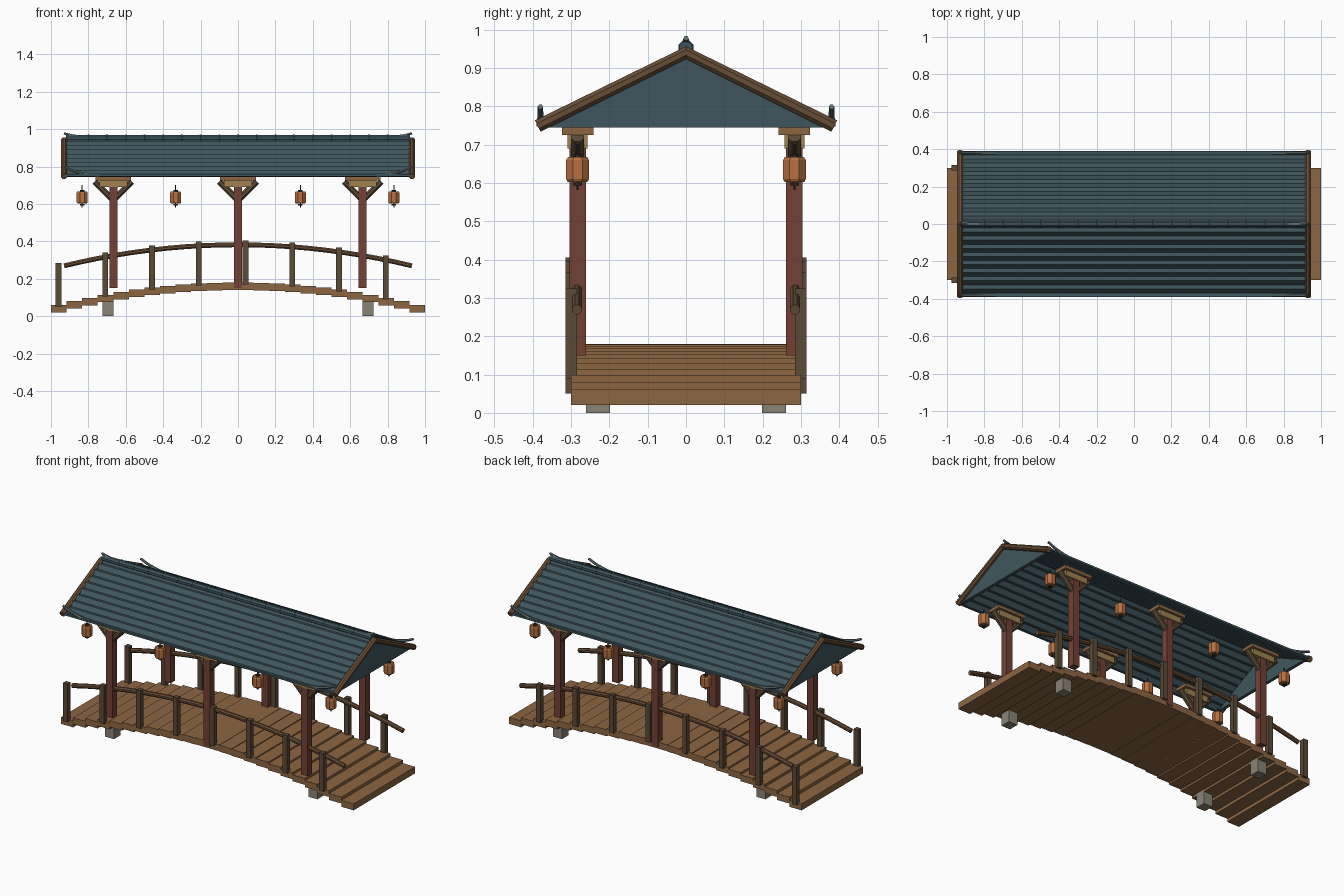
import bpy, bmesh, math
from mathutils import Vector

if "Cube" in bpy.data.objects:
    bpy.data.objects.remove(bpy.data.objects["Cube"], do_unlink=True)


def material(name, r, g, b):
    m = bpy.data.materials.new(name)
    m.use_nodes = True
    m.diffuse_color = (r, g, b, 1)
    m.node_tree.nodes["Principled BSDF"].inputs["Base Color"].default_value = (r, g, b, 1)
    return m


PLANK = material("plank wood", .262, .133, .054)
DARK = material("dark post wood", .107, .069, .037)
RAIL = material("brown beam wood", .14, .075, .036)
RED = material("red column paint", .171, .053, .034)
TAN = material("pale bracket wood", .36, .225, .08)
TEAL = material("teal roof tile", .05, .094, .113)
GREY = material("grey finial", .12, .17, .175)
GLOW = material("orange lantern paper", .479, .162, .051)
STONE = material("footing stone", .25, .23, .18)
CORD = material("lantern cord", .03, .022, .016)


def finish(name, bm, mat):
    bmesh.ops.recalc_face_normals(bm, faces=bm.faces)
    mesh = bpy.data.meshes.new(name)
    bm.to_mesh(mesh)
    bm.free()
    mesh.materials.append(mat)
    ob = bpy.data.objects.new(name, mesh)
    bpy.context.scene.collection.objects.link(ob)
    return ob


def box(bm, centre, size):
    vs = bmesh.ops.create_cube(bm, size=1)["verts"]
    bmesh.ops.scale(bm, vec=size, verts=vs)
    bmesh.ops.translate(bm, vec=centre, verts=vs)


def sweep(bm, path, radii, sides=8, ref=(0, 1, 0)):
    """Round bar along a path lying in the plane whose normal is ref."""
    path, ref = [Vector(p) for p in path], Vector(ref)
    if not isinstance(radii, (list, tuple)):
        radii = [radii] * len(path)
    rings = []
    for i, p in enumerate(path):
        t = (path[min(i + 1, len(path) - 1)] - path[max(i - 1, 0)]).normalized()
        n = t.cross(ref)
        angles = [(k + .5) * math.tau / sides for k in range(sides)]
        rings.append([bm.verts.new(p + radii[i] * (n * math.cos(a) + ref * math.sin(a)))
                      for a in angles])
    for a, b in zip(rings, rings[1:]):
        for k in range(sides):
            j = (k + 1) % sides
            bm.faces.new((a[k], a[j], b[j], b[k]))
    bm.faces.new(rings[0])
    bm.faces.new(rings[-1])


def extrude_x(bm, outline, x0, x1):
    """Prism along x from a closed (y, z) outline."""
    a, b = ([bm.verts.new((x, y, z)) for y, z in outline] for x in (x0, x1))
    for k in range(len(a)):
        j = (k + 1) % len(a)
        bm.faces.new((a[k], a[j], b[j], b[k]))
    bm.faces.new(a)
    bm.faces.new(b)


def arc(x):
    """Height of the arched deck's middle line."""
    return .04 + .12 * (1 - (x / .96) ** 2)


BOTH = (-1, 1)
COLUMN_Y = .283

# Stepped deck planks
bm = bmesh.new()
PLANKS = 24
for i in range(PLANKS):
    x = -1 + (i + .5) * 2 / PLANKS
    box(bm, (x, 0, arc(x)), (2 / PLANKS, .6, .04))
finish("deck_planks", bm, PLANK)

# Stone footings
bm = bmesh.new()
for sx in BOTH:
    for sy in BOTH:
        box(bm, (sx * .695, sy * .23, .045), (.06, .062, .09))
finish("stone_footings", bm, STONE)

# Railings
for sy, side in ((-1, "front"), (1, "back")):
    bm = bmesh.new()
    for i in range(8):
        x = -.96 + i * .25
        box(bm, (x, sy * .3, arc(x) + .128), (.03, .03, .235))
    finish(side + "_rail_posts", bm, DARK)
    bm = bmesh.new()
    xs = [-.93 + i * 1.86 / 20 for i in range(21)]
    sweep(bm, [(x, sy * .285, arc(x) + .222) for x in xs], .014)
    finish(side + "_handrail", bm, RAIL)

# Columns with brackets
columns, lower, upper, braces = (bmesh.new() for _ in range(4))
for x in (-2 / 3, 0, 2 / 3):
    for sy in BOTH:
        y = sy * COLUMN_Y
        box(columns, (x, y, .43), (.043, .043, .56))
        box(lower, (x, y, .708), (.15, .052, .035))
        box(upper, (x, y, .735), (.19, .082, .02))
        for sx in BOTH:
            sweep(braces, [(x + sx * .01, y, .63), (x + sx * .1, y, .72)], .018)
finish("columns", columns, RED)
finish("bracket_blocks", lower, TAN)
finish("bracket_caps", upper, PLANK)
finish("bracket_braces", braces, DARK)

# Lanterns
paper, cords = bmesh.new(), bmesh.new()
for x in (-5 / 6, -1 / 3, 1 / 3, 5 / 6):
    for sy in BOTH:
        y = sy * COLUMN_Y
        sweep(paper, [(x, y, z) for z in (.602, .61, .66, .668)], [.027, .032, .032, .027])
        sweep(cords, [(x, y, .582), (x, y, .702)], .003, 6)
        for z in (.597, .671):
            sweep(cords, [(x, y, z - .004), (x, y, z + .004)], .013)
finish("lanterns", paper, GLOW)
finish("lantern_cords", cords, CORD)

# Ribbed tile roof
RIDGE, EAVE, ROWS, STEPS = .942, .39, 9, 4


def roof_z(y):
    return RIDGE - .5 * abs(y)


half = []
for i in range(ROWS * STEPS + 1):
    y = EAVE * i / (ROWS * STEPS)
    half.append((y, roof_z(y) + .007 * math.cos(math.tau * i / STEPS)))
top = [(-y, z) for y, z in reversed(half)] + half[1:]
outline = [(y, z + .006) for y, z in top] + [(y, z - .006) for y, z in reversed(top)]
bm = bmesh.new()
extrude_x(bm, outline, -.925, .925)
finish("tile_roof", bm, TEAL)

# Gable panels and round bargeboards
panels, boards = bmesh.new(), bmesh.new()
for sx in BOTH:
    extrude_x(panels, [(-.365, .745), (.365, .745), (0, .925)], sx * .905, sx * .925)
    sweep(boards, [(sx * .93, -.387, roof_z(.387)), (sx * .93, 0, RIDGE - .002),
                   (sx * .93, .387, roof_z(.387))], .018, ref=(1, 0, 0))
finish("gable_panels", panels, TEAL)
finish("bargeboards", boards, RAIL)

# Ridge cap with a row of beads
bm = bmesh.new()
sweep(bm, [(-.92, 0, .952), (.92, 0, .952)], .018)
finish("ridge_cap", bm, TEAL)
bm = bmesh.new()
for i in range(17):
    x = -.8 + i * .1
    sweep(bm, [(x - .014, 0, .953), (x, 0, .953), (x + .014, 0, .953)], [.014, .021, .014])
finish("ridge_beads", bm, TEAL)

# Upturned finials at the ridge ends and eave corners
bm = bmesh.new()
for sx in BOTH:
    for y, z, start, rise in ((0, .96, .83, .018), (-.38, .753, .74, .046), (.38, .753, .74, .046)):
        path = []
        for k in range(7):
            t = k / 6
            path.append((sx * (start + (.93 - start) * t), y, z + rise * t * t))
        sweep(bm, path, [.01 - .003 * k / 6 for k in range(7)], 6)
finish("curved_finials", bm, GREY)
